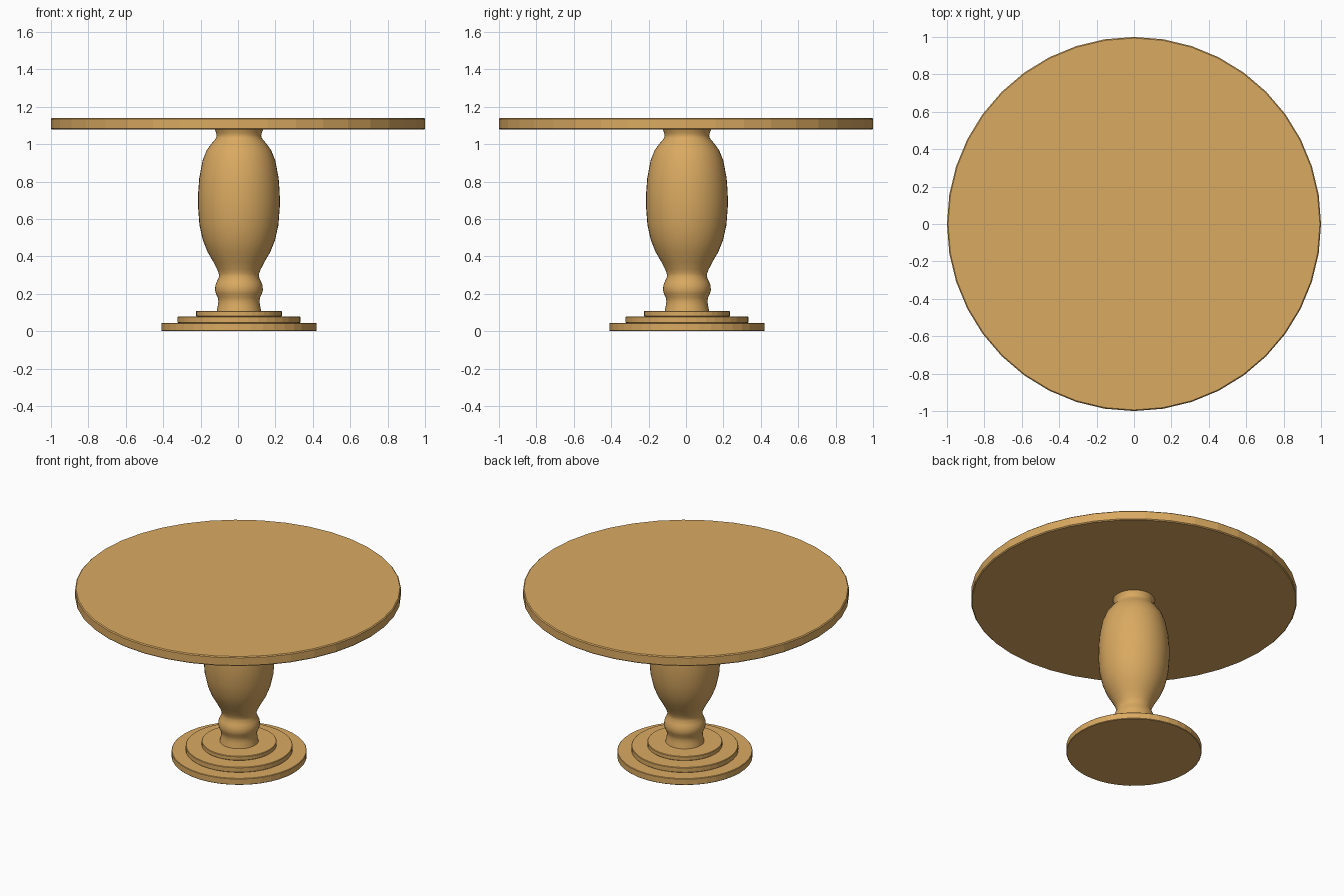
import bpy, bmesh, math

if "Cube" in bpy.data.objects:
    bpy.data.objects.remove(bpy.data.objects["Cube"])

SEG = 40
OFF = 0.005  # pedestal sits a hair off the table top's centre

wood = bpy.data.materials.new("warm wood")
wood.diffuse_color = (0.70, 0.40, 0.12, 1)
wood.use_nodes = True
wood.node_tree.nodes["Principled BSDF"].inputs["Base Color"].default_value = wood.diffuse_color


def lathe(name, profile, off=0.0, angle=30):
    """Spin a list of (radius, z) points, capped at both ends."""
    bm = bmesh.new()
    rings = [[bm.verts.new((off + r * math.cos(2 * math.pi * i / SEG),
                            off + r * math.sin(2 * math.pi * i / SEG), z))
              for i in range(SEG)] for r, z in profile]
    for a, b in zip(rings, rings[1:]):
        for i in range(SEG):
            j = (i + 1) % SEG
            bm.faces.new((a[i], a[j], b[j], b[i]))
    bm.faces.new(rings[0][::-1])
    bm.faces.new(rings[-1])
    me = bpy.data.meshes.new(name)
    bm.to_mesh(me)
    bm.free()
    me.materials.append(wood)
    ob = bpy.data.objects.new(name, me)
    bpy.context.collection.objects.link(ob)
    bpy.ops.object.select_all(action='DESELECT')
    bpy.context.view_layer.objects.active = ob
    ob.select_set(True)
    bpy.ops.object.shade_smooth_by_angle(angle=math.radians(angle))
    return ob


def disc(name, r, z0, z1, bevel, off=0.0):
    b = bevel
    return lathe(name, [(r - b, z0), (r, z0 + b), (r, z1 - b), (r - b, z1)], off, 5)


# Round top
disc("table_top", 1.0, 1.077, 1.141, 0.006)

# Three stepped plinth discs
for name, r, z0, z1 in (("base_lower", 0.415, 0.0, 0.044),
                        ("base_middle", 0.328, 0.044, 0.079),
                        ("base_upper", 0.23, 0.079, 0.108)):
    disc(name, r, z0, z1, 0.003, OFF)

# Turned column: foot, bead, neck, vase body, flared collar
lathe("column", [
    (0.119, 0.107), (0.112, 0.14), (0.110, 0.16), (0.113, 0.18), (0.123, 0.2),
    (0.128, 0.22), (0.126, 0.245), (0.118, 0.265), (0.107, 0.29), (0.108, 0.308),
    (0.116, 0.33), (0.136, 0.369), (0.167, 0.422), (0.193, 0.487), (0.211, 0.567),
    (0.219, 0.67), (0.218, 0.74), (0.212, 0.82), (0.194, 0.914), (0.172, 0.968),
    (0.145, 1.005), (0.122, 1.032), (0.119, 1.045), (0.122, 1.06), (0.129, 1.078),
], OFF, 60)
